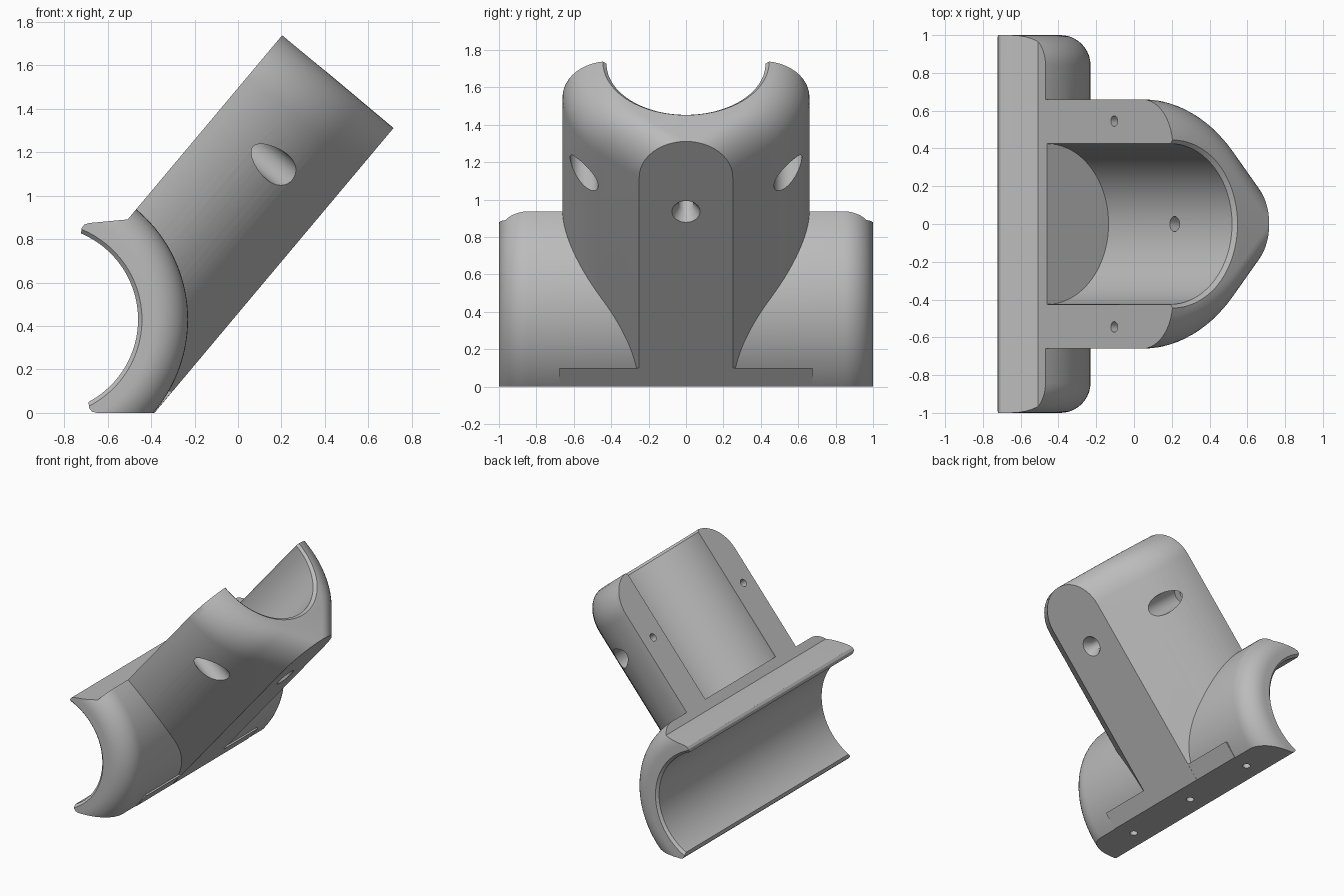
import bpy, bmesh
from math import sin, cos, pi, radians, hypot, acos, atan2
from mathutils import Matrix, Vector

if "Cube" in bpy.data.objects:
    bpy.data.objects.remove(bpy.data.objects["Cube"])

grey = bpy.data.materials.new("plain grey")
grey.use_nodes = True
color = (0.5, 0.5, 0.5, 1)
grey.diffuse_color = color
grey.node_tree.nodes["Principled BSDF"].inputs["Base Color"].default_value = color

# Main dimensions
BORE, OUTER, DEPTH, FLAT, CORNER = 0.43, 0.66, 0.667, 0.25, 0.25
TILT = radians(50)
SADDLE = Vector((-0.89, 0, 0.43))
TOP_END = Vector((0.205, 0, 1.74))
ALONG = Vector((cos(TILT), 0, sin(TILT)))
DOWN = Vector((sin(TILT), 0, -cos(TILT)))
Y = Vector((0, 1, 0))


def arm_point(side, along, depth):
    return TOP_END + Y * side + ALONG * along + DOWN * depth


def finish(name, bm):
    bmesh.ops.recalc_face_normals(bm, faces=bm.faces)
    mesh = bpy.data.meshes.new(name)
    bm.to_mesh(mesh)
    bm.free()
    mesh.materials.append(grey)
    obj = bpy.data.objects.new(name, mesh)
    bpy.context.collection.objects.link(obj)
    return obj


def loft(name, rings):
    bm = bmesh.new()
    rows = [[bm.verts.new(p) for p in ring] for ring in rings]
    for a, b in zip(rows, rows[1:]):
        for i in range(len(a)):
            j = (i + 1) % len(a)
            bm.faces.new((a[i], a[j], b[j], b[i]))
    bm.faces.new(rows[0])
    bm.faces.new(rows[-1])
    return finish(name, bm)


def lathe(name, origin, axis, profile, sides=48):
    """Solid of revolution from (radius, distance along axis) pairs."""
    turn = axis.to_track_quat('Z', 'Y').to_matrix()
    return loft(name, [[origin + turn @ Vector((r * cos(2 * pi * i / sides),
                                                r * sin(2 * pi * i / sides), t))
                        for i in range(sides)] for r, t in profile])


def prism(name, outline, half):
    return loft(name, [[Vector((x, y, z)) for x, z in outline] for y in (-half, half)])


def combine(target, tool, operation):
    mod = target.modifiers.new(operation, 'BOOLEAN')
    mod.operation, mod.solver, mod.object = operation, 'EXACT', tool
    bpy.context.view_layer.objects.active = target
    bpy.ops.object.modifier_apply(modifier=mod.name)
    bpy.data.objects.remove(tool)


# Saddle: round body lying across, with softened ends
ROUND = 0.16
edge = [(OUTER - ROUND + ROUND * cos(a), 1 - ROUND + ROUND * sin(a))
        for a in (i * pi / 20 for i in range(11))]
bracket = lathe("angled_pipe_bracket", SADDLE, Y,
                [(r, -t) for r, t in reversed(edge)] + edge, 128)

# Arm: round side walls running tangentially into a flat back, end corners rounded
tangent = atan2(DEPTH, FLAT) - acos(OUTER / hypot(FLAT, DEPTH))
section = [(OUTER, -0.1)]
section += [(OUTER * cos(tangent * i / 14), OUTER * sin(tangent * i / 14)) for i in range(15)]
section.append((FLAT, DEPTH))


def arm_ring(width, depth):
    arc = [(width - CORNER + CORNER * cos(a), -CORNER + CORNER * sin(a))
           for a in (i * pi / 24 for i in range(13))]
    half = [(width, -2.4)] + arc
    if width - CORNER < 0.0001:
        half[-1] = (0.0005, 0)
    full = half + [(-s, t) for s, t in reversed(half)]
    return [arm_point(s, t, depth) for s, t in full]


combine(bracket, loft("arm", [arm_ring(w, d) for w, d in section]), 'UNION')

# Thin foot that carries the flat back out to both sides
foot = [arm_point(0, -1.9, DEPTH - 0.0005), arm_point(0, (0.1 - 1.74 + DEPTH * cos(TILT)) / sin(TILT), DEPTH - 0.0005)]
foot_outline = [(p.x, p.z) for p in foot] + [(-0.45, foot[1].z), (-0.6, foot[0].z)]
combine(bracket, prism("foot", foot_outline, 0.675), 'UNION')

# Trim to the side outline: base, rounded lips, split faces
mouth = arm_point(0, -1.109, 0)
beyond = arm_point(0, 0.5, 0)
outline = [(-0.65, 0), (-0.672, 0.006), (-0.685, 0.022), (-0.688, 0.045),
           (-0.722, 0.83), (-0.72, 0.85), (-0.708, 0.866), (-0.685, 0.874),
           (mouth.x, mouth.z), (beyond.x, beyond.z), (1.5, beyond.z), (1.5, 0)]
combine(bracket, prism("trim", outline, 1.2), 'INTERSECT')

# Pipe bores with slightly chamfered mouths
LIP = 0.018
combine(bracket, lathe("saddle_bore", SADDLE, Y,
                       [(BORE + LIP, -1.1), (BORE + LIP, -1), (BORE, -1 + LIP),
                        (BORE, 1 - LIP), (BORE + LIP, 1), (BORE + LIP, 1.1)], 128), 'DIFFERENCE')
combine(bracket, lathe("arm_bore", TOP_END, ALONG,
                       [(BORE - 0.005, -1.035), (BORE - 0.005, -LIP),
                        (BORE + LIP, 0), (BORE + LIP, 0.1)], 128), 'DIFFERENCE')

# Screw holes in the arm: two counterbored flanges and one countersunk back
for side in (-0.545, 0.545):
    combine(bracket, lathe("flange_hole", arm_point(side, -0.482, 0), DOWN,
                           [(0.028, -0.1), (0.028, 0.13), (0.075, 0.13), (0.075, 0.8)], 32), 'DIFFERENCE')
combine(bracket, lathe("back_hole", arm_point(0, -0.49, 0), DOWN,
                       [(0.04, 0.3), (0.04, 0.605), (0.075, DEPTH), (0.075, 0.8)], 32), 'DIFFERENCE')

# Blind holes in the base
for y in (-0.635, 0, 0.635):
    combine(bracket, lathe("base_hole", Vector((-0.53, y, 0)), Vector((0, 0, 1)),
                           [(0.028, -0.1), (0.028, 0.13)], 24), 'DIFFERENCE')

# Smooth curved walls, crisp edges
for o in bpy.context.selected_objects:
    o.select_set(False)
bracket.select_set(True)
bpy.context.view_layer.objects.active = bracket
bpy.ops.object.shade_smooth_by_angle(angle=radians(30))
